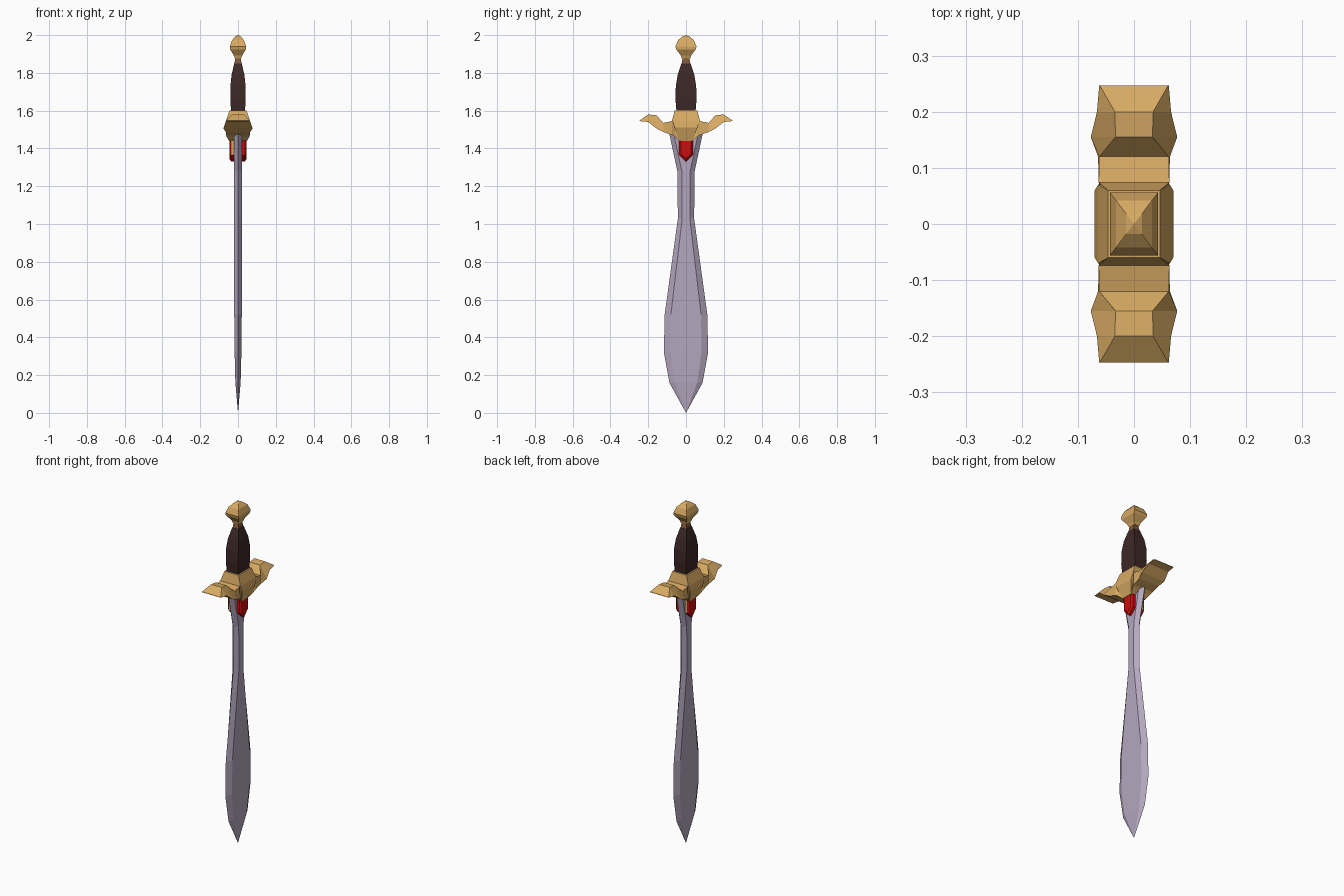
import bpy, bmesh

if "Cube" in bpy.data.objects:
    bpy.data.objects.remove(bpy.data.objects["Cube"])


def material(name, r, g, b):
    m = bpy.data.materials.new(name)
    m.diffuse_color = (r, g, b, 1)
    m.use_nodes = True
    m.node_tree.nodes["Principled BSDF"].inputs["Base Color"].default_value = m.diffuse_color
    return m


gold = material("gold", 0.68, 0.40, 0.125)
steel = material("pale steel", 0.46, 0.39, 0.52)
leather = material("dark leather", 0.045, 0.021, 0.019)
copper = material("brown copper", 0.22, 0.10, 0.05)
red = material("red gem", 0.62, 0.004, 0.004)


def loft(name, rings, mats):
    """Skin a row of equal rings of points and cap both ends."""
    bm = bmesh.new()
    rows = [[bm.verts.new(p) for p in ring] for ring in rings]
    n = len(rows[0])
    for a, b in zip(rows, rows[1:]):
        for i in range(n):
            j = (i + 1) % n
            bm.faces.new((a[i], a[j], b[j], b[i]))
    bm.faces.new(rows[0])
    bm.faces.new(rows[-1])
    bmesh.ops.remove_doubles(bm, verts=bm.verts, dist=0.0004)
    bmesh.ops.recalc_face_normals(bm, faces=bm.faces)
    me = bpy.data.meshes.new(name)
    bm.to_mesh(me)
    bm.free()
    for m in mats:
        me.materials.append(m)
    ob = bpy.data.objects.new(name, me)
    bpy.context.collection.objects.link(ob)
    return ob


def stack(name, profile, mat):
    """Four-sided tapering part from (half x, half y, z) levels."""
    rings = [[(-x, -y, z), (x, -y, z), (x, y, z), (-x, y, z)]
             for x, y, z in profile]
    return loft(name, rings, [mat])


# Blade: flat faces with bevels to a sharp edge (z, edge y, flat y, half x)
blade = [(0.0, 0, 0, 0), (0.16, 0.088, 0.06, 0.014), (0.32, 0.117, 0.082, 0.018),
         (0.52, 0.113, 0.08, 0.02), (1.03, 0.043, 0.02, 0.02),
         (1.28, 0.046, 0.022, 0.02), (1.485, 0.09, 0.066, 0.02)]
loft("blade", [[(0, -e, z), (t, -f, z), (t, f, z), (0, e, z), (-t, f, z), (-t, -f, z)]
               for z, e, f, t in blade], [steel])

# Crossguard: (y, top z, top half x, bottom z, bottom half x), mirrored in y
half = [(0.247, 1.547, 0.061, 1.545, 0.062), (0.20, 1.58, 0.034, 1.54, 0.066),
        (0.155, 1.575, 0.033, 1.505, 0.077), (0.12, 1.535, 0.062, 1.487, 0.064),
        (0.074, 1.545, 0.063, 1.472, 0.063), (0.06, 1.6, 0.046, 1.462, 0.06),
        (0.035, 1.6, 0.046, 1.44, 0.048)]
full = half + [(-s[0],) + s[1:] for s in reversed(half)]
guard = loft("crossguard", [[(-tx, y, tz), (tx, y, tz), (bx, y, bz), (-bx, y, bz)]
                            for y, tz, tx, bz, bx in full], [gold])
# The central block bulges between its narrow top and its base
for side in (-1, 1):
    stack("guard_block", [(0.046, 0.06, 1.6), (0.064, 0.07, 1.545),
                          (0.07, 0.06, 1.51), (0.048, 0.035, 1.44)], gold) if side > 0 else None

# Gems: shield shapes on both faces of the blade; the left one has gold sides
shield = [(-0.036, 1.46), (0.036, 1.46), (0.036, 1.365), (0, 1.33), (-0.036, 1.365)]
for side, name in ((1, "right_gem"), (-1, "left_gem")):
    rings = [[(side * x, y, z) for y, z in shield] for x in (0.015, 0.036)]
    rings.append([(side * 0.045, y * 0.75, 1.40 + (z - 1.40) * 0.8) for y, z in shield])
    gem = loft(name, rings, [red, gold])
    if side < 0:
        for p in gem.data.polygons:
            if abs(p.normal.y) > 0.9:
                p.material_index = 1

# Grip, collar and pommel
stack("grip", [(0.037, 0.05, 1.59), (0.04, 0.056, 1.66), (0.04, 0.054, 1.73),
               (0.034, 0.044, 1.79), (0.02, 0.024, 1.85)], leather)
stack("collar", [(0.019, 0.024, 1.845), (0.014, 0.017, 1.885)], copper)
stack("pommel", [(0.016, 0.022, 1.875), (0.022, 0.027, 1.892), (0.042, 0.052, 1.925),
                 (0.043, 0.056, 1.94), (0.032, 0.042, 1.973), (0.014, 0.018, 1.993),
                 (0, 0, 2.0)], gold)
